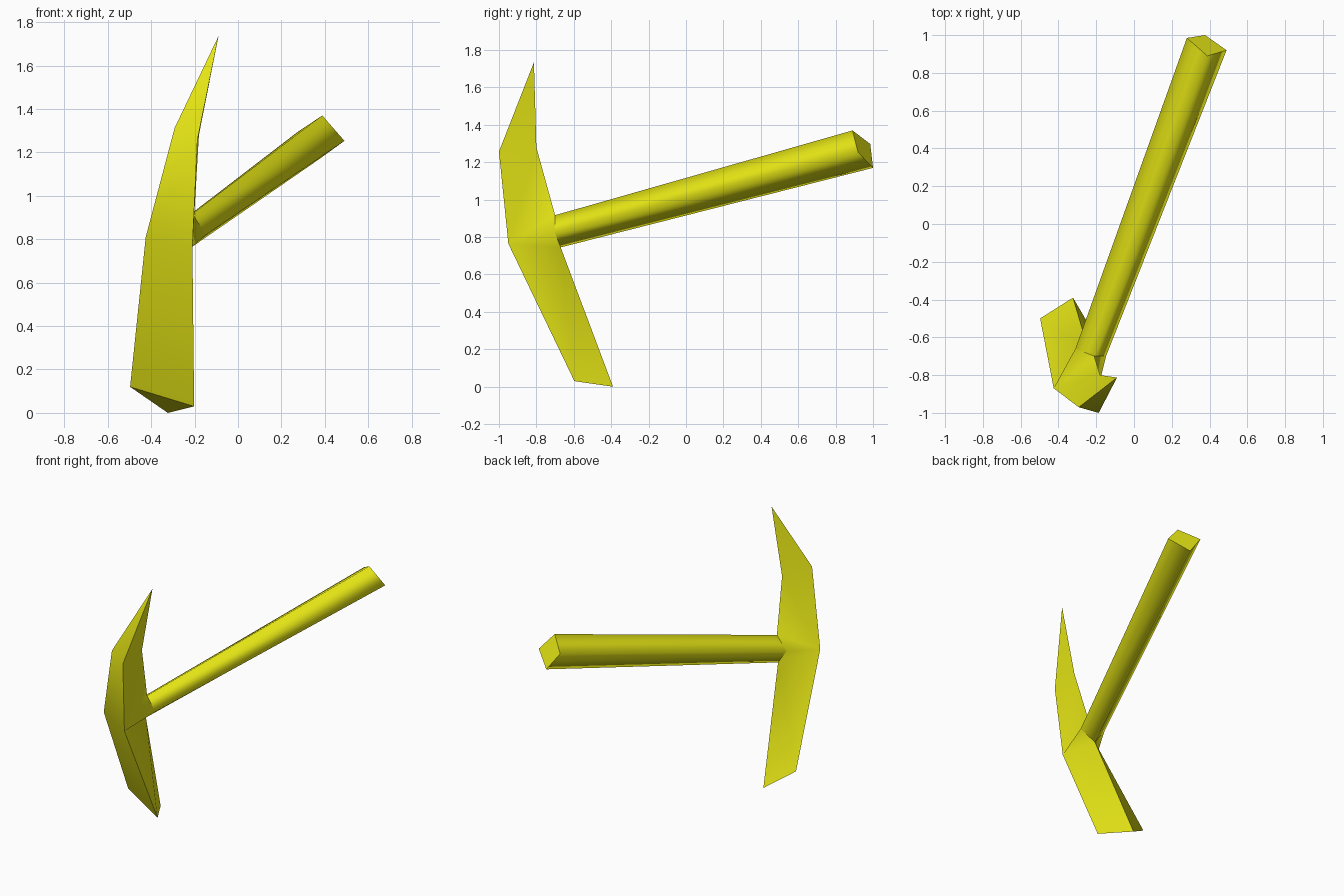
import bpy
import bmesh

if "Cube" in bpy.data.objects:
    bpy.data.objects.remove(bpy.data.objects["Cube"])

yellow = bpy.data.materials.new("yellow")
yellow.diffuse_color = (0.8, 0.8, 0.008, 1)
yellow.use_nodes = True
yellow.node_tree.nodes["Principled BSDF"].inputs["Base Color"].default_value = yellow.diffuse_color


def build(name, points, faces, sharp_edges):
    """Smooth mesh from named corner points, with chosen edges kept sharp."""
    mesh = bpy.data.meshes.new(name)
    obj = bpy.data.objects.new(name, mesh)
    bpy.context.collection.objects.link(obj)
    bm = bmesh.new()
    v = {key: bm.verts.new(co) for key, co in points.items()}
    for keys in faces:
        bm.faces.new([v[k] for k in keys.split()]).smooth = True
    bmesh.ops.recalc_face_normals(bm, faces=bm.faces)
    for pair in sharp_edges:
        a, b = pair.split()
        edge = bm.edges.get((v[a], v[b]))
        if edge:
            edge.smooth = False
    bm.to_mesh(mesh)
    bm.free()
    mesh.materials.append(yellow)
    return obj


# Square joint where the handle meets the head
joint = {
    "top": (-0.21, -0.70, 0.917),
    "right": (-0.148, -0.70, 0.82),
    "low": (-0.24, -0.67, 0.745),
    "left": (-0.31, -0.66, 0.845),
}

# Square far end of the handle
grip = {
    "g_top": (0.388, 0.89, 1.37),
    "g_right": (0.49, 0.92, 1.253),
    "g_low": (0.376, 1.0, 1.17),
    "g_left": (0.28, 0.985, 1.298),
}

# Handle: four tapering sides and an end cap, rounded only by shading
ring = ["top", "right", "low", "left"]
pairs = list(zip(ring, ring[1:] + ring[:1]))
sides = [f"{a} {b} g_{b} g_{a}" for a, b in pairs]
build("handle", {**joint, **grip}, sides + ["g_top g_right g_low g_left"],
      [f"g_{a} g_{b}" for a, b in pairs])

# Pick head: triangular sections (left, right, back) at three heights
head = {
    "p_left": (-0.497, -0.50, 0.12),
    "p_right": (-0.202, -0.597, 0.03),
    "p_back": (-0.323, -0.39, 0.0),
    "m_left": (-0.425, -0.87, 0.81),
    "m_right": (-0.21, -0.95, 0.765),
    "u_left": (-0.292, -0.97, 1.312),
    "u_right": (-0.187, -1.0, 1.257),
    "u_back": (-0.18, -0.80, 1.28),
    "tip": (-0.09, -0.813, 1.735),
}
head_faces = [
    "p_left p_right p_back",
    "p_left p_right m_right m_left",
    "m_left m_right u_right u_left",
    "u_left u_right tip", "u_right u_back tip", "u_back u_left tip",
]
head_sharp = ["p_left p_right", "p_right p_back", "p_back p_left",
              "p_back low", "u_back top", "u_back tip"]
# The two flanks wrap around the joint in the same way
for s in ("left", "right"):
    head_faces += [f"p_{s} p_back low m_{s}", f"m_{s} low {s}",
                   f"m_{s} {s} top", f"m_{s} top u_back u_{s}"]
    head_sharp += [f"p_{s} m_{s}", f"m_{s} u_{s}", f"u_{s} tip"]
build("pick_head", {**joint, **head}, head_faces, head_sharp)
